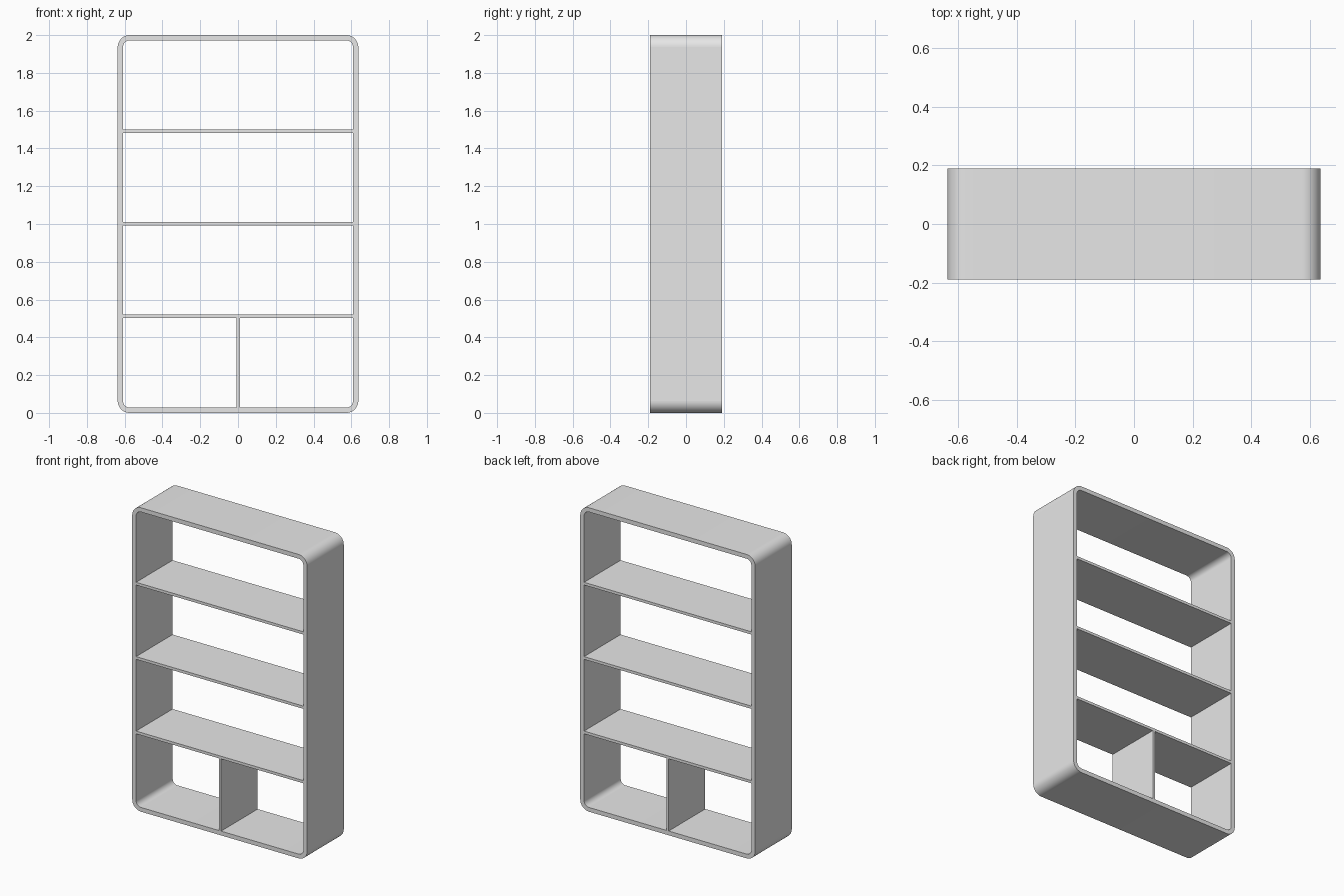
import bpy, bmesh, math

if "Cube" in bpy.data.objects:
    bpy.data.objects.remove(bpy.data.objects["Cube"])

W, H, D = 0.637, 2.0, 0.19      # half width, height, half depth
T, R = 0.028, 0.064             # frame thickness, outer corner radius
SEG = 14                        # steps per rounded corner

grey = bpy.data.materials.new("light grey")
grey.diffuse_color = (0.8, 0.8, 0.8, 1)
grey.use_nodes = True
grey.node_tree.nodes["Principled BSDF"].inputs["Base Color"].default_value = grey.diffuse_color


def finish(name, bm):
    bmesh.ops.recalc_face_normals(bm, faces=bm.faces)
    mesh = bpy.data.meshes.new(name)
    bm.to_mesh(mesh)
    bm.free()
    mesh.materials.append(grey)
    ob = bpy.data.objects.new(name, mesh)
    bpy.context.collection.objects.link(ob)
    return ob


def box(name, x0, x1, z0, z1):
    bm = bmesh.new()
    bmesh.ops.create_cube(bm, size=1)
    for v in bm.verts:
        v.co = ((x0 + x1) / 2 + v.co.x * (x1 - x0), v.co.y * 2 * D,
                (z0 + z1) / 2 + v.co.z * (z1 - z0))
    return finish(name, bm)


def arch(r):
    # right corner then left corner of the top band, as (x, z)
    pts = []
    for cx, start in ((W - R, 0), (R - W, math.pi / 2)):
        for i in range(SEG + 1):
            a = start + i / SEG * math.pi / 2
            pts.append((cx + r * math.cos(a), H - R + r * math.sin(a)))
    return pts


def band(name, flip):
    bm = bmesh.new()
    rows = []
    for (ox, oz), (ix, iz) in zip(arch(R), arch(R - T)):
        if flip:
            oz, iz = H - oz, H - iz
        rows.append([bm.verts.new(c) for c in
                     ((ox, -D, oz), (ox, D, oz), (ix, D, iz), (ix, -D, iz))])
    for a, b in zip(rows, rows[1:]):
        for k in range(4):
            n = (k + 1) % 4
            bm.faces.new((a[k], a[n], b[n], b[k]))
    bm.faces.new(rows[0])
    bm.faces.new(rows[-1])
    ob = finish(name, bm)
    bpy.ops.object.select_all(action='DESELECT')
    bpy.context.view_layer.objects.active = ob
    ob.select_set(True)
    bpy.ops.object.shade_smooth_by_angle(angle=math.radians(30))


# outer frame: rounded top and bottom, straight sides
band("top_band", False)
band("bottom_band", True)
box("left_side", -W, T - W, R, H - R)
box("right_side", W - T, W, R, H - R)

# three shelves
for name, z in (("lower_shelf", 0.512), ("middle_shelf", 1.002), ("upper_shelf", 1.491)):
    box(name, T - W, W - T, z - 0.009, z + 0.009)

# divider in the bottom compartment
box("divider", -0.007, 0.010, T, 0.503)
